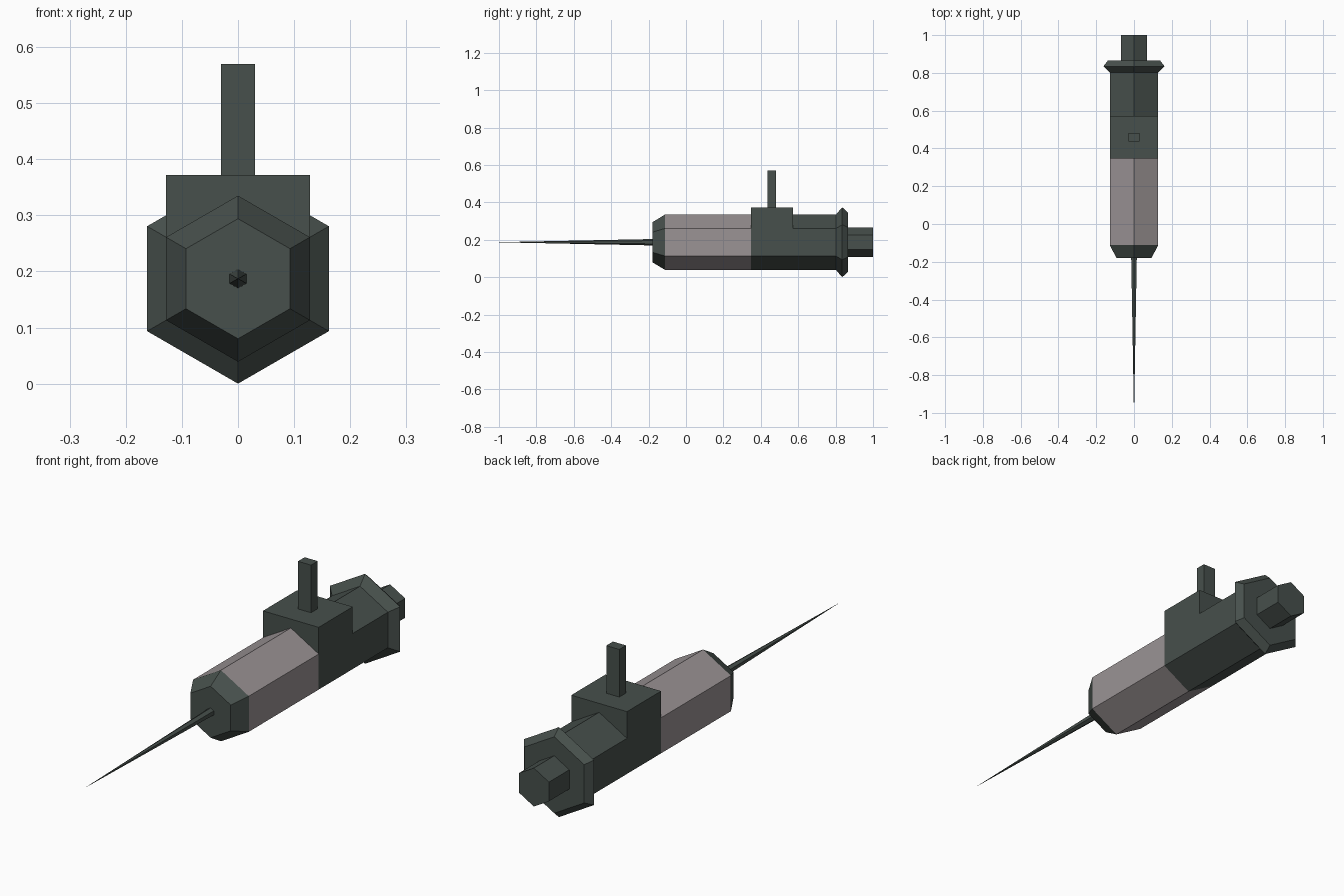
import bpy, bmesh, math

if "Cube" in bpy.data.objects:
    bpy.data.objects.remove(bpy.data.objects["Cube"])

AXIS_Z = 0.187          # height of the barrel axis
BODY_R = 0.148


def material(name, rgb):
    m = bpy.data.materials.new(name)
    m.diffuse_color = (*rgb, 1)
    m.use_nodes = True
    m.node_tree.nodes["Principled BSDF"].inputs["Base Color"].default_value = m.diffuse_color
    return m


DARK = material("dark green grey", (0.063, 0.080, 0.072))
LIGHT = material("warm grey", (0.325, 0.292, 0.298))


def hexagon(r):
    """Hexagon with points up and down, as (x, z)."""
    return [(r * math.sin(math.pi / 3 * k), AXIS_Z + r * math.cos(math.pi / 3 * k))
            for k in range(6)]


def loft(name, sections, mat):
    """Skin a list of (y, profile) sections and close both ends."""
    bm = bmesh.new()
    rings = [[bm.verts.new((x, y, z)) for x, z in prof] for y, prof in sections]
    for a, b in zip(rings, rings[1:]):
        n = len(a)
        for i in range(n):
            j = (i + 1) % n
            bm.faces.new((a[i], a[j], b[j], b[i]))
    bm.faces.new(rings[0])
    bm.faces.new(rings[-1])
    bmesh.ops.recalc_face_normals(bm, faces=bm.faces)
    mesh = bpy.data.meshes.new(name)
    bm.to_mesh(mesh)
    bm.free()
    mesh.materials.append(mat)
    obj = bpy.data.objects.new(name, mesh)
    bpy.context.collection.objects.link(obj)
    return obj


def hex_part(name, stations, mat):
    return loft(name, [(y, hexagon(r)) for y, r in stations], mat)


# Needle, nose, barrel, rear housing, flange and plunger along the axis
hex_part("needle", [(-1.0, 0.0004), (-0.18, 0.017)], DARK)
hex_part("nose_cap", [(-0.18, 0.107), (-0.112, BODY_R)], DARK)
hex_part("barrel", [(-0.112, BODY_R), (0.347, BODY_R)], LIGHT)
hex_part("rear_housing", [(0.571, BODY_R), (0.802, BODY_R)], DARK)
hex_part("flange", [(0.802, BODY_R), (0.835, 0.187), (0.866, 0.187 * 0.85)], DARK)
hex_part("plunger_end", [(0.866, 0.08), (1.0, 0.08)], DARK)

# Square-topped block with the hexagonal underside of the body
side = BODY_R * math.sin(math.pi / 3)
block = [(-side, 0.372), (side, 0.372), (side, AXIS_Z - BODY_R / 2),
         (0, AXIS_Z - BODY_R), (-side, AXIS_Z - BODY_R / 2)]
loft("lever_block", [(0.347, block), (0.571, block)], DARK)

# Upright lever
post = [(-0.03, 0.372), (0.03, 0.372), (0.03, 0.57), (-0.03, 0.57)]
loft("lever", [(0.437, post), (0.481, post)], DARK)
